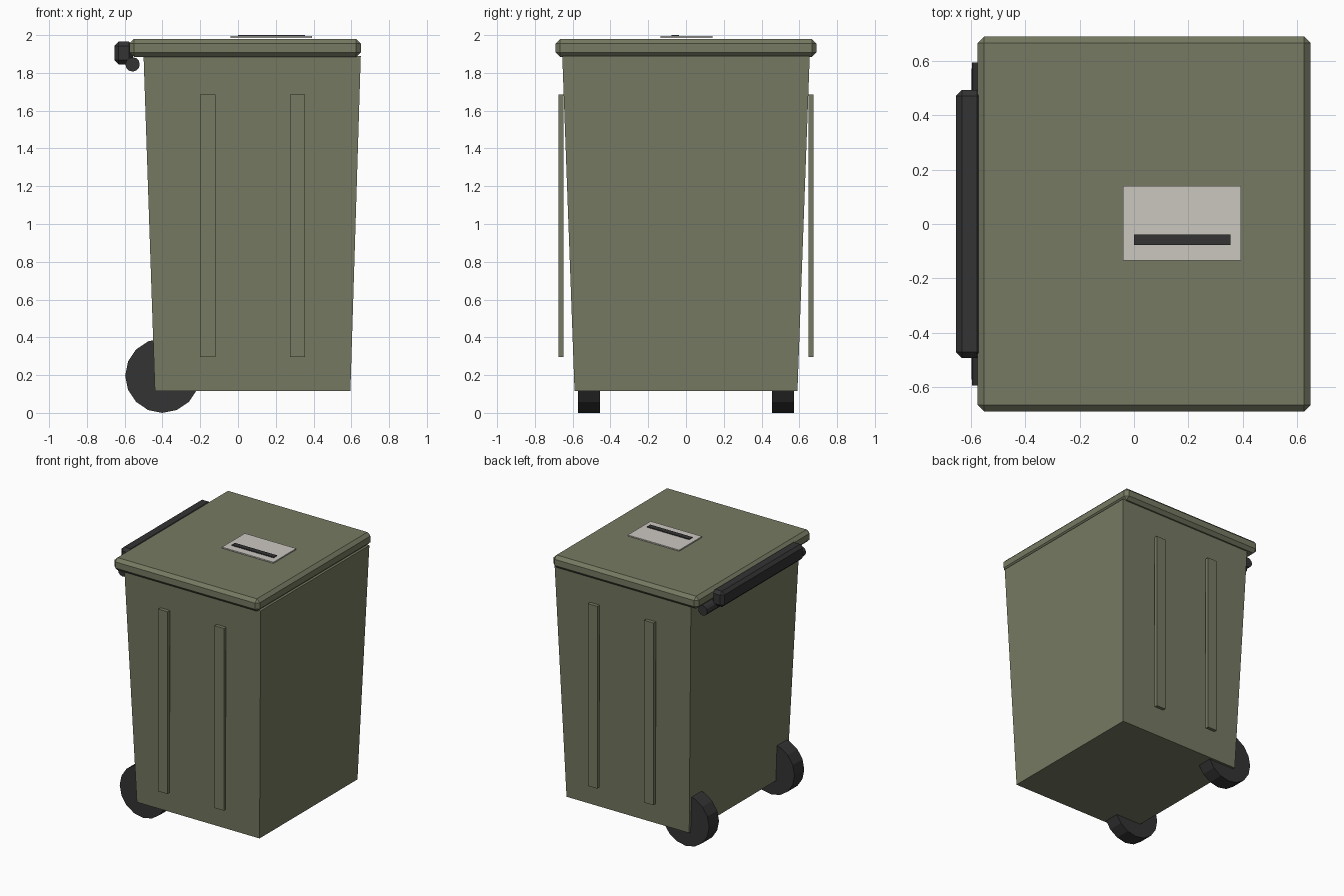
import bpy, bmesh, math

if "Cube" in bpy.data.objects:
    bpy.data.objects.remove(bpy.data.objects["Cube"])


def material(name, rgb):
    m = bpy.data.materials.new(name)
    m.diffuse_color = (*rgb, 1)
    m.use_nodes = True
    m.node_tree.nodes["Principled BSDF"].inputs["Base Color"].default_value = m.diffuse_color
    return m


OLIVE = material("olive_plastic", (0.18, 0.195, 0.122))
BLACK = material("black_rubber", (0.033, 0.033, 0.033))
WHITE = material("pale_label", (0.60, 0.57, 0.53))


def finish(name, bm, mat):
    bmesh.ops.recalc_face_normals(bm, faces=bm.faces)
    mesh = bpy.data.meshes.new(name)
    bm.to_mesh(mesh)
    bm.free()
    mesh.materials.append(mat)
    ob = bpy.data.objects.new(name, mesh)
    bpy.context.collection.objects.link(ob)
    return ob


def box(name, x, y, z, mat, bevel=0, bottom=None):
    """Box from (min, max) ranges; bottom gives other x, y ranges for a taper."""
    bm = bmesh.new()
    bmesh.ops.create_cube(bm, size=1)
    for v in bm.verts:
        rx, ry = bottom if bottom and v.co.z < 0 else (x, y)
        v.co = [r[0] if c < 0 else r[1] for r, c in zip((rx, ry, z), v.co)]
    if bevel:
        bmesh.ops.bevel(bm, geom=bm.edges[:], offset=bevel, segments=1,
                        affect='EDGES', profile=0.5)
    return finish(name, bm, mat)


def rod(name, x, z, y, radius, sides, mat):
    """Cylinder lying along y."""
    bm = bmesh.new()
    bmesh.ops.create_cone(bm, cap_ends=True, segments=sides, radius1=radius,
                          radius2=radius, depth=y[1] - y[0])
    for v in bm.verts:
        a, b, c = v.co
        v.co = (x + a, (y[0] + y[1]) / 2 + c, z + b)
    return finish(name, bm, mat)


# tapered bin body and chamfered lid
box("body", (-0.50, 0.65), (-0.655, 0.655), (0.115, 1.89), OLIVE,
    bottom=((-0.44, 0.595), (-0.59, 0.59)))
box("lid", (-0.575, 0.65), (-0.69, 0.69), (1.885, 1.98), OLIVE, bevel=0.024)

# ribs and wheels, on both sides
for side, s in (("front", -1), ("back", 1)):
    for i, x in enumerate((-0.16, 0.315)):
        box(f"rib_{side}_{i + 1}", (x - 0.04, x + 0.04),
            sorted((s * 0.649, s * 0.676)), (0.295, 1.685), OLIVE)
    rod(f"wheel_{side}", -0.40, 0.197, sorted((s * 0.455, s * 0.573)),
        0.197, 16, BLACK)

# handle grip and hinge bar
box("handle", (-0.655, -0.555), (-0.493, 0.493), (1.845, 1.965), BLACK, bevel=0.022)
rod("hinge_bar", -0.558, 1.845, (-0.595, 0.595), 0.038, 12, BLACK)

# label plate with a slot strip on the lid
box("label_plate", (-0.04, 0.393), (-0.135, 0.14), (1.985, 1.994), WHITE)
box("label_slot", (0.0, 0.355), (-0.077, -0.038), (1.991, 2.0), BLACK)
